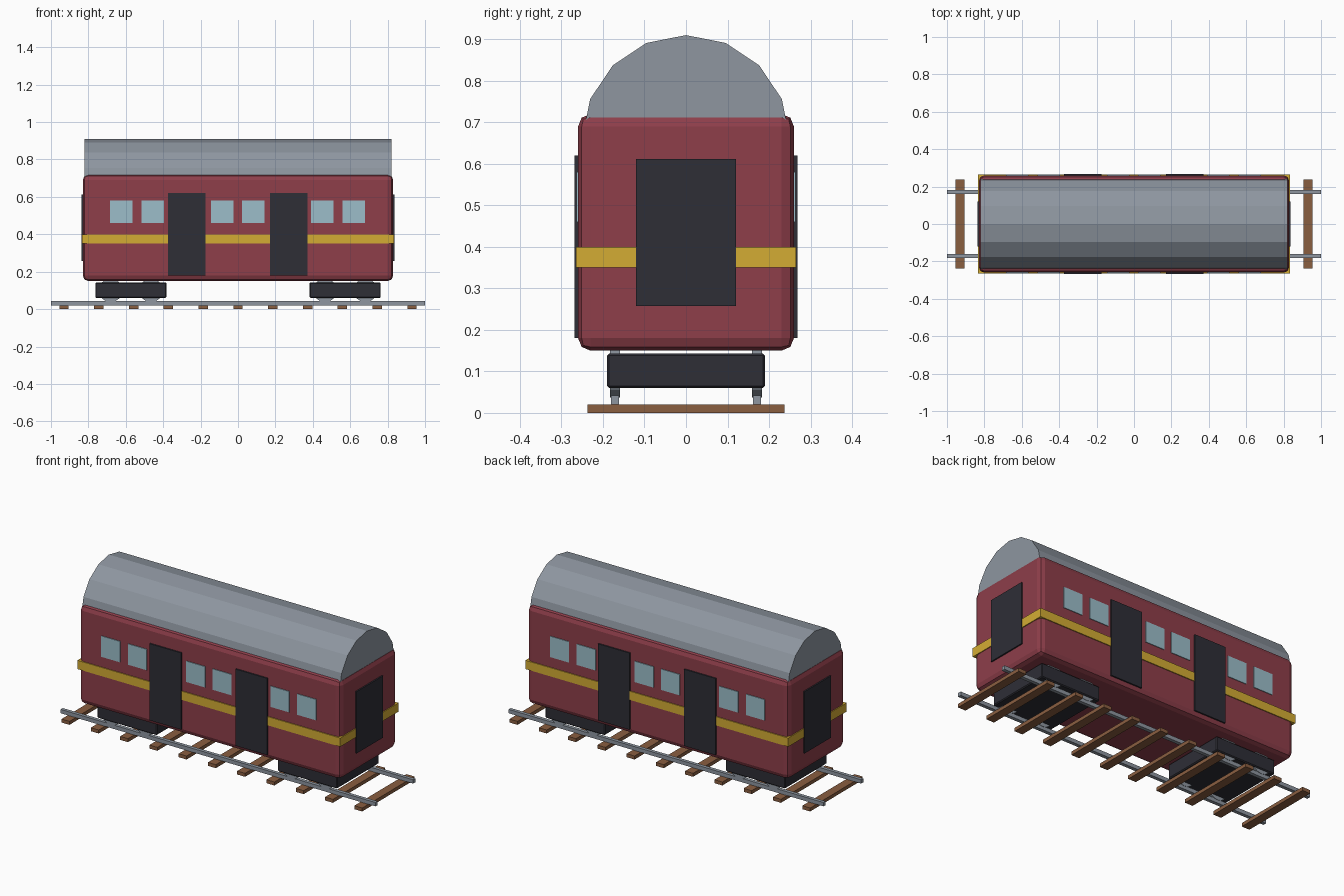
import bpy, bmesh, math
from mathutils import Matrix

if "Cube" in bpy.data.objects:
    bpy.data.objects.remove(bpy.data.objects["Cube"])


def material(name, srgb):
    m = bpy.data.materials.new(name)
    m.diffuse_color = (*[((c / 255 + 0.055) / 1.055) ** 2.4 for c in srgb], 1)
    m.use_nodes = True
    m.node_tree.nodes["Principled BSDF"].inputs["Base Color"].default_value = m.diffuse_color
    return m


RED = material("maroon_paint", (142, 62, 74))
GREY = material("grey_metal", (142, 150, 160))
GOLD = material("gold_paint", (212, 172, 52))
DARK = material("charcoal", (46, 46, 54))
GLASS = material("pale_blue_glass", (156, 190, 202))
WOOD = material("brown_wood", (138, 94, 64))


def finish(name, bm, mat):
    bmesh.ops.recalc_face_normals(bm, faces=bm.faces)
    me = bpy.data.meshes.new(name)
    bm.to_mesh(me)
    bm.free()
    me.materials.append(mat)
    ob = bpy.data.objects.new(name, me)
    bpy.context.collection.objects.link(ob)
    return ob


def box(name, lo, hi, mat, bevel=0, segments=2):
    bm = bmesh.new()
    bmesh.ops.create_cube(bm, size=1)
    for v in bm.verts:
        v.co = [(a + b) / 2 + c * (b - a) for a, b, c in zip(lo, hi, v.co)]
    if bevel:
        bmesh.ops.bevel(bm, geom=bm.edges[:], offset=bevel, segments=segments,
                        profile=0.5, affect='EDGES')
    return finish(name, bm, mat)


def cylinder(name, center, radius, depth, sides, axis, mat):
    bm = bmesh.new()
    rot = Matrix.Rotation(math.pi / 2, 4, axis)
    bmesh.ops.create_cone(bm, cap_ends=True, segments=sides, radius1=radius,
                          radius2=radius, depth=depth,
                          matrix=Matrix.Translation(center) @ rot)
    return finish(name, bm, mat)


# Carriage body, barrel roof and waist stripe
box("carriage_body", (-0.83, -0.26, 0.15), (0.83, 0.26, 0.72), RED, 0.03)
cylinder("barrel_roof", (0, 0, 0.66), 0.25, 1.64, 16, 'Y', GREY)
box("waist_stripe", (-0.835, -0.265, 0.35), (0.835, 0.265, 0.40), GOLD)

# Side doors and windows on both sides
for s, side in ((-1, "front"), (1, "back")):
    def plate(name, x, w, z0, z1, out, mat):
        y0, y1 = sorted((s * (out - 0.009), s * out))
        box(name, (x - w / 2, y0, z0), (x + w / 2, y1, z1), mat)
    for x in (-0.275, 0.272):
        plate(side + "_door", x, 0.20, 0.18, 0.62, 0.268, DARK)
    for x in (-0.625, -0.455, -0.085, 0.082, 0.45, 0.62):
        plate(side + "_window", x, 0.12, 0.46, 0.58, 0.264, GLASS)

# End doors
for s in (-1, 1):
    x0, x1 = sorted((s * 0.829, s * 0.838))
    box("end_door", (x0, -0.12, 0.257), (x1, 0.12, 0.612), DARK)

# Bogies with four wheels each
for cx in (-0.573, 0.573):
    box("bogie_frame", (cx - 0.19, -0.19, 0.06), (cx + 0.19, 0.19, 0.143), DARK, 0.005, 1)
    for dx in (-0.108, 0.108):
        for y in (-0.171, 0.171):
            cylinder("wheel", (cx + dx, y, 0.10), 0.063, 0.024, 16, 'X', GREY)

# Track: two rails on eleven sleepers
for y in (-0.171, 0.171):
    box("rail", (-1, y - 0.01, 0.02), (1, y + 0.01, 0.042), GREY)
for i in range(11):
    x = -0.93 + i * 0.186
    box("sleeper", (x - 0.025, -0.237, 0), (x + 0.025, 0.237, 0.02), WOOD)
